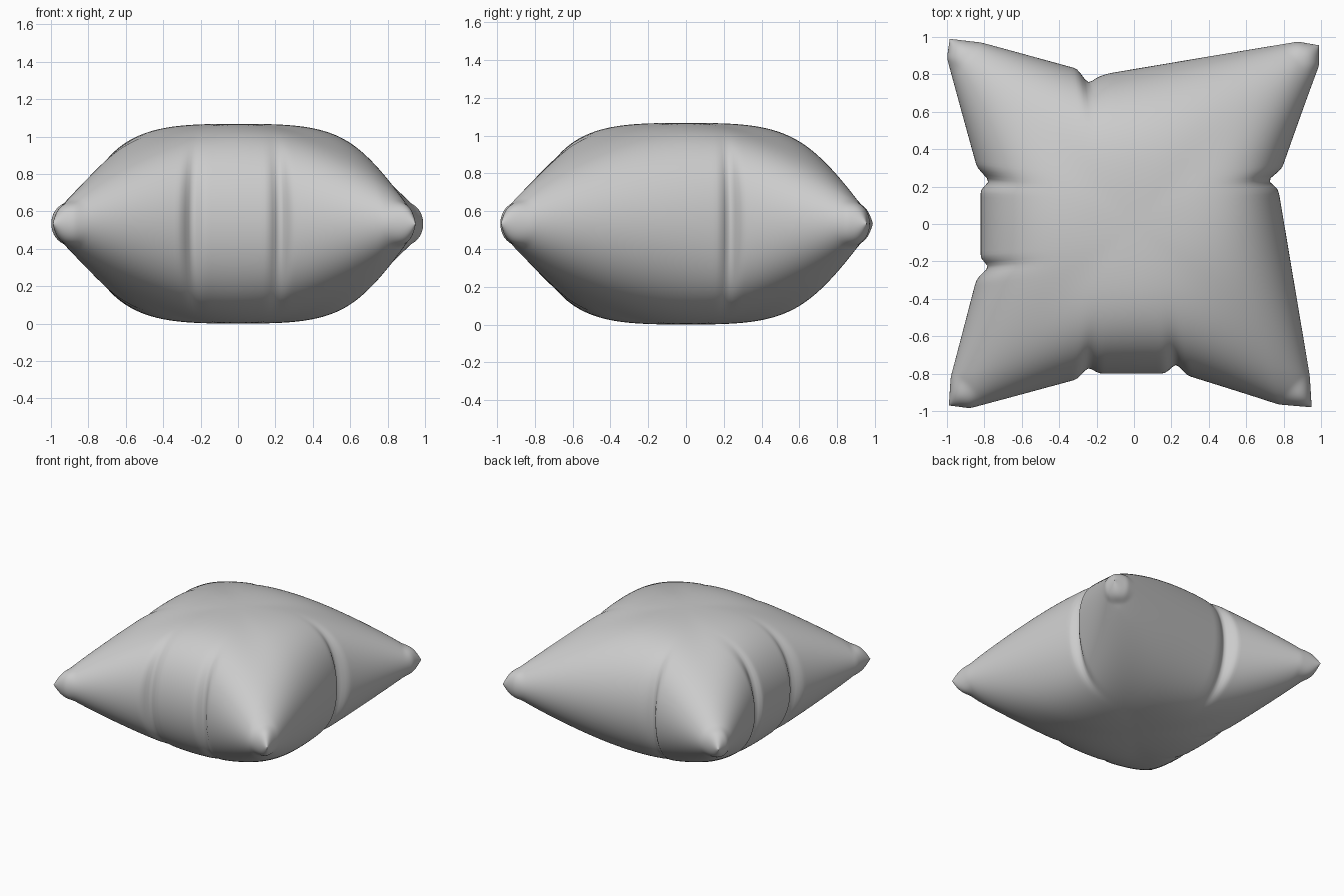
import bpy, bmesh, math

if "Cube" in bpy.data.objects:
    bpy.data.objects.remove(bpy.data.objects["Cube"])

N = 150          # grid divisions per side
HALF = 0.534     # half thickness

# Outline of each side: (position along side, distance from centre)
RIGHT = [(-1, .95), (-.83, .94), (.17, .775), (.2, .765), (.235, .71), (.3, .79), (.88, .99), (1, .99)]
LEFT = [(-1, .99), (-.84, .98), (-.31, .845), (-.27, .815), (-.235, .77), (-.19, .82), (.19, .82),
        (.23, .77), (.265, .80), (.31, .84), (.9, 1.0), (1, .985)]
BACK = [(-1, .99), (-.83, .97), (-.31, .83), (-.25, .75), (-.2, .785), (-.14, .805), (.89, .975), (1, .955)]
FRONT = [(-1, .97), (-.89, .985), (-.31, .83), (-.25, .765), (-.19, .80), (.17, .80),
         (.23, .745), (.29, .81), (.8, .965), (1, .98)]


def smooth(t):
    t = max(0, min(1, t))
    return t * t * (3 - 2 * t)


def lerp_table(table, t):
    for (a, fa), (b, fb) in zip(table, table[1:]):
        if t <= b:
            return fa + (fb - fa) * (t - a) / (b - a)
    return table[-1][1]


def outline(table, t):
    # Small blur so the tucks read as soft folds
    d = 0.017
    return sum(w * lerp_table(table, max(-1, min(1, t + k * d)))
               for k, w in ((-1, .25), (0, .5), (1, .25)))


def reach(table_neg, table_pos, s, t):
    # Creased outline at the seam, fading to a plain curve over the crown
    edge = outline(table_pos if s > 0 else table_neg, t)
    w = abs(s) ** 3.5
    return s * (w * edge + (1 - w) * (0.81 + 0.17 * t * t))


def fullness(u, v):
    # Steep side walls at mid-side, straight tapering cones toward the corners
    c = (2 * abs(u * v) / (u * u + v * v + 1e-9)) ** 2
    p = 4.0 - 1.1 * c
    body = math.sqrt(max(0, (1 - abs(u) ** p) * (1 - abs(v) ** p)))
    dome = 1 - 0.06 * (u * u + v * v)
    blunt = 1 + 0.6 * smooth((abs(u * v) - 0.8) / 0.18)
    return HALF * body * dome * blunt


# Two mirrored skins joined at the seam
bm = bmesh.new()
params = [math.sin((i / N - 0.5) * math.pi) for i in range(N + 1)]
for side in (1, -1):
    grid = []
    for u in params:
        row = []
        for v in params:
            x = reach(LEFT, RIGHT, u, v)
            y = reach(FRONT, BACK, v, u)
            row.append(bm.verts.new((x, y, HALF + side * fullness(u, v))))
        grid.append(row)
    for i in range(N):
        for j in range(N):
            q = [grid[i][j], grid[i + 1][j], grid[i + 1][j + 1], grid[i][j + 1]]
            bm.faces.new(q if side > 0 else q[::-1])
bmesh.ops.remove_doubles(bm, verts=bm.verts, dist=0.00005)
bmesh.ops.recalc_face_normals(bm, faces=bm.faces)

mesh = bpy.data.meshes.new("cushion")
bm.to_mesh(mesh)
bm.free()
cushion = bpy.data.objects.new("cushion", mesh)
bpy.context.collection.objects.link(cushion)
for p in mesh.polygons:
    p.use_smooth = True
